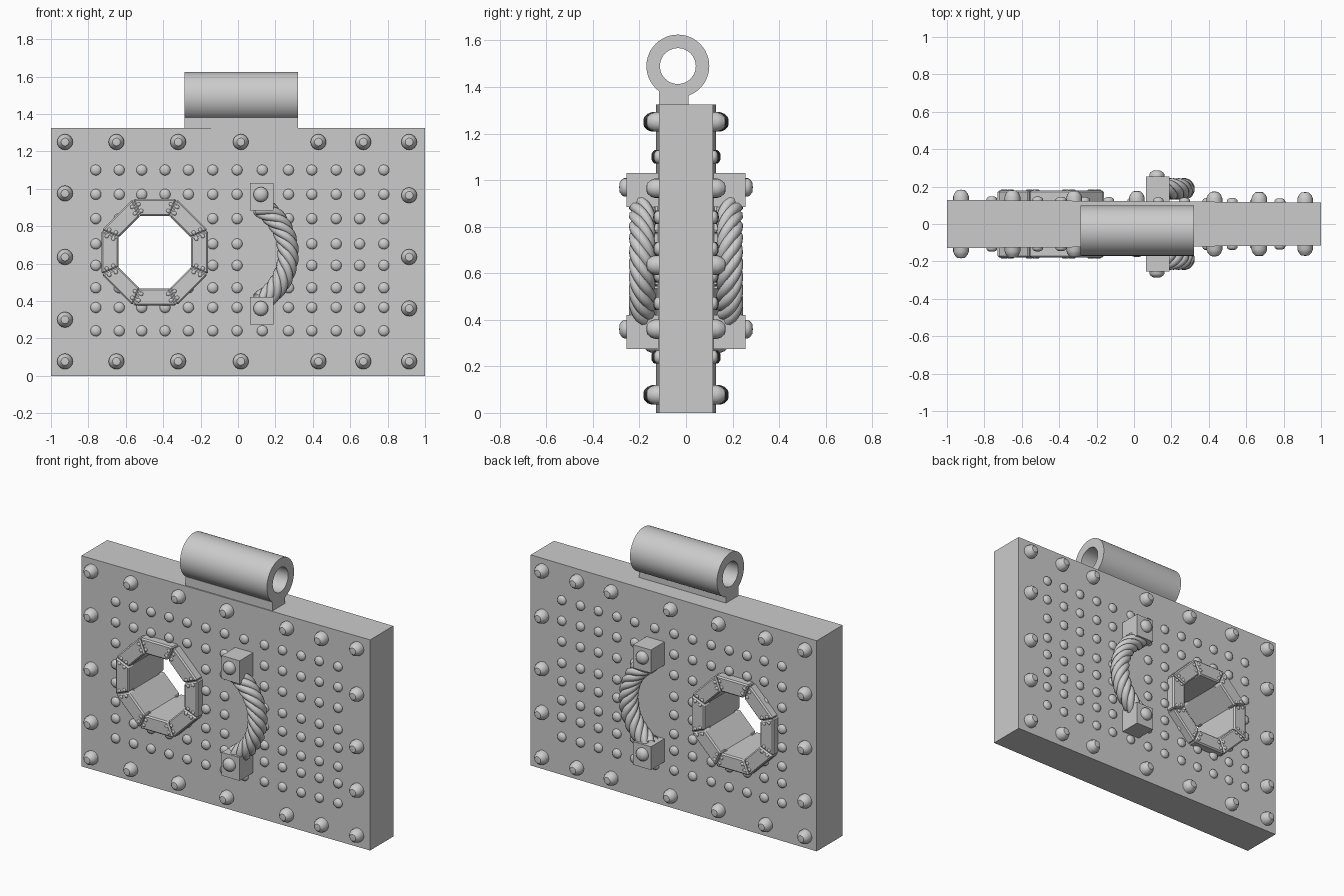
import bpy, bmesh
from math import sin, cos, tan, pi, radians, hypot
from mathutils import Matrix, Vector

if "Cube" in bpy.data.objects:
    bpy.data.objects.remove(bpy.data.objects["Cube"])

steel = bpy.data.materials.new("grey_steel")
steel.use_nodes = True
GREY = (0.6, 0.6, 0.6, 1)
steel.diffuse_color = GREY
steel.node_tree.nodes["Principled BSDF"].inputs["Base Color"].default_value = GREY

HOLE_X, HOLE_Z, HOLE_R = -0.445, 0.66, 0.193
PITCH = tan(pi / 8)          # half side of an octagon per unit of apothem
SIDES = (-1, 1)              # front and back


def surface(x):
    """Half thickness of the slightly tapered slab."""
    return 0.122 - 0.007 * x


def finish(name, bm, angle=40):
    bmesh.ops.remove_doubles(bm, verts=bm.verts, dist=1e-5)
    bmesh.ops.recalc_face_normals(bm, faces=bm.faces)
    mesh = bpy.data.meshes.new(name)
    bm.to_mesh(mesh)
    bm.free()
    obj = bpy.data.objects.new(name, mesh)
    bpy.context.collection.objects.link(obj)
    mesh.materials.append(steel)
    smooth(obj, angle)
    return obj


def smooth(obj, angle):
    bpy.ops.object.select_all(action='DESELECT')
    obj.select_set(True)
    bpy.context.view_layer.objects.active = obj
    bpy.ops.object.shade_smooth_by_angle(angle=radians(angle))


def loop(bm, points):
    verts = [bm.verts.new(p) for p in points]
    return [bm.edges.new((a, b)) for a, b in zip(verts, verts[1:] + verts[:1])]


def box(bm, lo, hi):
    lo, hi = Vector(lo), Vector(hi)
    size = hi - lo
    bmesh.ops.create_cube(bm, size=1, matrix=Matrix.Translation((lo + hi) / 2) @ Matrix.Diagonal((*size, 1)))


def lathe(bm, profile, origin, axis, steps):
    """Revolve (radius, height) points about an axis through origin."""
    axis, origin = Vector(axis), Vector(origin)
    out = axis.orthogonal().normalized()
    verts = [bm.verts.new(origin + out * r + axis * h) for r, h in profile]
    edges = [bm.edges.new(pair) for pair in zip(verts, verts[1:])]
    bmesh.ops.spin(bm, geom=verts + edges, cent=origin, axis=axis, angle=2 * pi, steps=steps, use_merge=True)


def rivet(bm, x, z, y, side, radius, height, steps=14):
    shape = [(0, -0.3), (1, -0.3), (1, 0.35), (0.85, 0.65), (0.5, 0.95), (0, 1)]
    lathe(bm, [(r * radius, h * height) for r, h in shape], (x, side * y, z), (0, side, 0), steps)


# Slab with an octagonal opening
bm = bmesh.new()
edges = loop(bm, [(-1, -1, 0), (1, -1, 0), (1, -1, 1.325), (-1, -1, 1.325)])
corner = HOLE_R / cos(pi / 8)
edges += loop(bm, [(HOLE_X + corner * cos((k + 0.5) * pi / 4), -1,
                    HOLE_Z + corner * sin((k + 0.5) * pi / 4)) for k in range(8)])
bmesh.ops.triangle_fill(bm, edges=edges, use_beauty=True)
back = bmesh.ops.extrude_face_region(bm, geom=bm.faces[:])["geom"]
for v in (g for g in back if isinstance(g, bmesh.types.BMVert)):
    v.co.y = 1
for v in bm.verts:
    v.co.y *= surface(v.co.x)
finish("door_slab", bm, 20)

# Hinge barrel and its neck
bm = bmesh.new()
lathe(bm, [(0.077, 0), (0.135, 0), (0.135, 0.605), (0.077, 0.605), (0.077, 0)],
      (-0.285, -0.035, 1.49), (1, 0, 0), 48)
finish("hinge_barrel", bm)
bm = bmesh.new()
box(bm, (-0.285, -0.115, 1.3), (0.32, 0.01, 1.38))
finish("hinge_neck", bm)

# Large rivets round the border
border = [(x, z) for x in (-0.925, -0.65, -0.32, 0.015, 0.43, 0.67, 0.915) for z in (0.077, 1.25)]
border += [(-0.925, z) for z in (0.3, 0.635, 0.975)] + [(0.915, z) for z in (0.36, 0.635, 0.965)]
bm = bmesh.new()
for side in SIDES:
    for x, z in border:
        rivet(bm, x, z, surface(x), side, 0.042, 0.055, 16)
finish("border_rivets", bm)

# Grid of small rivets, left out under the porthole and the handle
bm = bmesh.new()
for x in (-0.76, -0.635, -0.515, -0.39, -0.265, -0.135, -0.005, 0.13, 0.27, 0.395, 0.525, 0.65, 0.78):
    for z in (0.24, 0.365, 0.47, 0.59, 0.705, 0.84, 0.97, 1.1):
        under_ring = hypot(x - HOLE_X, z - HOLE_Z) < 0.25
        under_handle = x == 0.13 and 0.3 < z < 1
        if not (under_ring or under_handle):
            for side in SIDES:
                rivet(bm, x, z, surface(x), side, 0.029, 0.021)
finish("grid_rivets", bm)

# Porthole frame: eight bevelled plates a side, each with four small rivets
frame, studs = bmesh.new(), bmesh.new()
for side in SIDES:
    for k in range(8):
        ang = k * pi / 4

        def place(u, v):
            return HOLE_X + u * cos(ang) - v * sin(ang), HOLE_Z + u * sin(ang) + v * cos(ang)

        half_in, half_out = HOLE_R * PITCH - 0.002, 0.285 * PITCH - 0.002
        plan = [(HOLE_R, -half_in), (0.285, -half_out), (0.285, half_out), (HOLE_R, half_in)]
        rings = []
        for y in (0.1, 0.178):
            rings.append([frame.verts.new((p[0], side * y, p[1])) for p in (place(u, v) for u, v in plan)])
        low, high = rings
        frame.faces.new(low)
        frame.faces.new(high)
        for i in range(4):
            j = (i + 1) % 4
            frame.faces.new((low[i], low[j], high[j], high[i]))
        for u in (0.222, 0.257):
            for end in (-1, 1):
                x, z = place(u, end * (u * PITCH - 0.02))
                rivet(studs, x, z, 0.178, side, 0.011, 0.007, 8)
bmesh.ops.recalc_face_normals(frame, faces=frame.faces)
bmesh.ops.bevel(frame, geom=frame.edges[:], offset=0.008, segments=1, affect='EDGES')
finish("porthole_frame", frame, 20)
finish("porthole_rivets", studs)

# Handle mounting blocks and their rivets
blocks, studs = bmesh.new(), bmesh.new()
for side in SIDES:
    for z in (0.348, 0.957):
        ys = sorted((side * 0.1, side * 0.255))
        box(blocks, (0.065, ys[0], z - 0.073), (0.19, ys[1], z + 0.073))
        rivet(studs, 0.122, z + 0.012, 0.255, side, 0.04, 0.032, 16)
finish("handle_blocks", blocks)
finish("handle_rivets", studs)

# Twisted rope handles: strands wound round an arc
STRANDS, STEPS, TURNS = 5, 48, 2.2
for side, label in zip(SIDES, ("front", "back")):
    curve = bpy.data.curves.new(label + "_rope_handle", 'CURVE')
    curve.dimensions = '3D'
    curve.bevel_depth = 0.023
    curve.bevel_resolution = 2
    for s in range(STRANDS):
        spline = curve.splines.new('POLY')
        spline.points.add(STEPS)
        for i, point in enumerate(spline.points):
            t = i / STEPS
            arc = radians(62) * (2 * t - 1)
            twist = 2 * pi * (s / STRANDS + TURNS * t)
            r = 0.289 + 0.035 * cos(twist)
            point.co = (-0.021 + r * cos(arc), side * (0.188 + 0.035 * sin(twist)), 0.652 + r * sin(arc), 1)
    rope = bpy.data.objects.new(curve.name, curve)
    bpy.context.collection.objects.link(rope)
    curve.materials.append(steel)
    bpy.ops.object.select_all(action='DESELECT')
    rope.select_set(True)
    bpy.context.view_layer.objects.active = rope
    bpy.ops.object.convert(target='MESH')
    smooth(bpy.context.view_layer.objects.active, 60)
